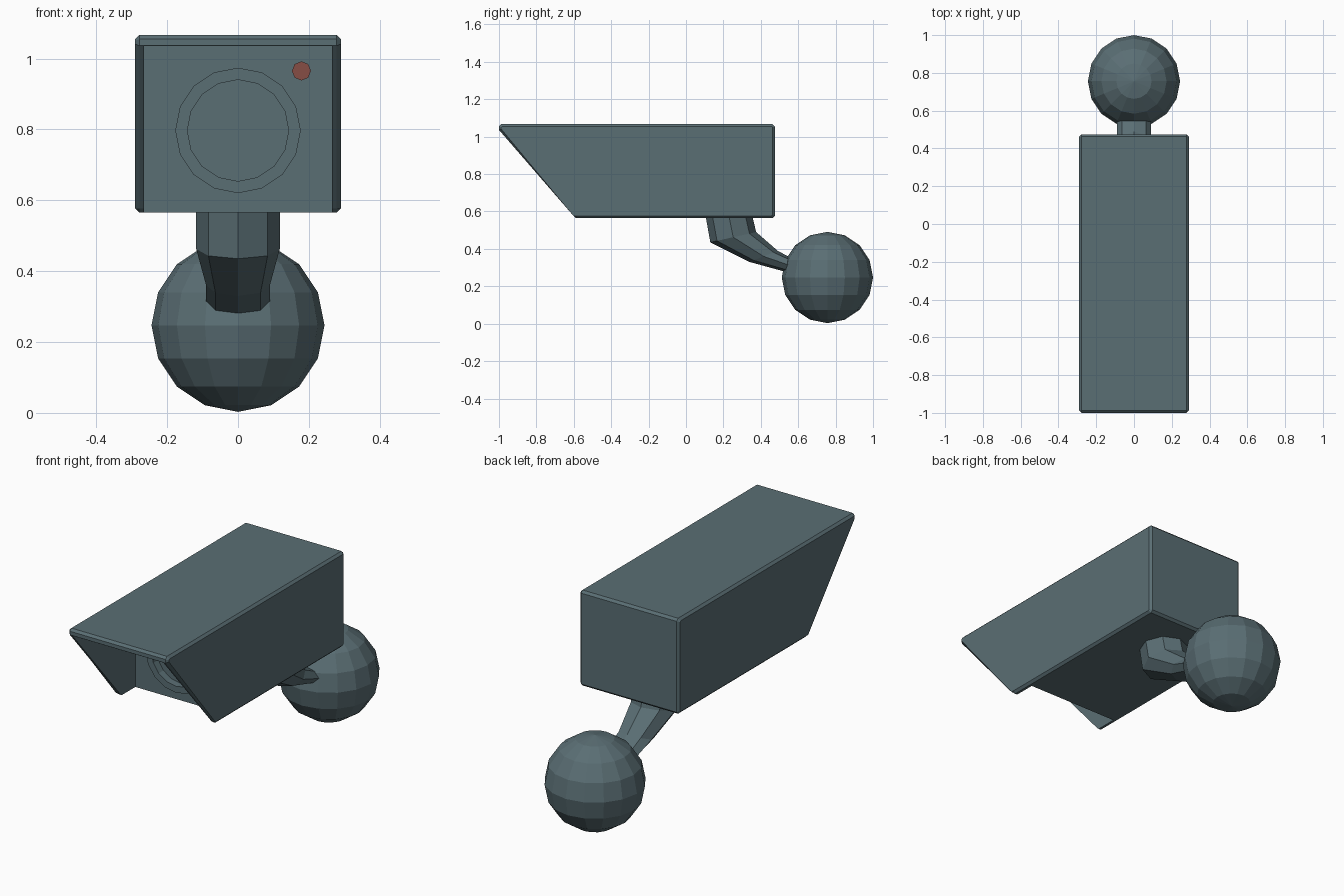
import bpy, bmesh, math
from mathutils import Matrix

if "Cube" in bpy.data.objects:
    bpy.data.objects.remove(bpy.data.objects["Cube"])


def material(name, rgb):
    m = bpy.data.materials.new(name)
    m.diffuse_color = (*rgb, 1)
    m.use_nodes = True
    m.node_tree.nodes["Principled BSDF"].inputs["Base Color"].default_value = m.diffuse_color
    return m


GREY = material("slate grey", (0.102, 0.156, 0.174))
RED = material("indicator red", (0.24, 0.075, 0.06))


def finish(bm, name, mat):
    bmesh.ops.recalc_face_normals(bm, faces=bm.faces)
    me = bpy.data.meshes.new(name)
    bm.to_mesh(me)
    bm.free()
    me.materials.append(mat)
    ob = bpy.data.objects.new(name, me)
    bpy.context.collection.objects.link(ob)
    return ob


def loft(bm, rings, closed=False):
    """Skin a list of point rings; cap both ends unless the loft closes on itself."""
    vs = [[bm.verts.new(p) for p in r] for r in rings]
    n = len(vs[0])
    pairs = list(zip(vs, vs[1:])) + ([(vs[-1], vs[0])] if closed else [])
    for a, b in pairs:
        for i in range(n):
            j = (i + 1) % n
            bm.faces.new((a[i], a[j], b[j], b[i]))
    if not closed:
        bm.faces.new(vs[0])
        bm.faces.new(vs[-1])


# Housing: slanted side profile, extruded across x, with chamfered rims
W, FACE_Y = 0.29, -0.475
profile = [(-1.0, 1.055), (-1.0, 1.036), (-0.602, 0.577), (-0.588, 0.565),
           (0.463, 0.565), (0.475, 0.577), (0.475, 1.055), (0.463, 1.067), (-0.988, 1.067)]
bm = bmesh.new()
loft(bm, [[(x, y, z) for y, z in profile] for x in (-W, W)])
rims = [e for e in bm.edges if abs(e.verts[0].co.x - e.verts[1].co.x) < 1e-5]
bmesh.ops.bevel(bm, geom=rims, offset=0.012, segments=1, affect='EDGES')
housing = finish(bm, "housing", GREY)

# Hollow under the hood, open to the front and below
bm = bmesh.new()
bmesh.ops.create_cube(bm, size=1, matrix=Matrix.Translation((0, FACE_Y - 0.5, 0.685))
                      @ Matrix.Diagonal((0.53, 1.0, 0.7, 1)))
cutter = finish(bm, "hood_cutter", GREY)
cutter.hide_render = True
cutter.hide_set(True)
cut = housing.modifiers.new("hood", 'BOOLEAN')
cut.operation = 'DIFFERENCE'
cut.solver = 'EXACT'
cut.object = cutter

# Lens ring: raised 16-sided collar on the front face
bm = bmesh.new()
section = [(0.177, 0.01), (0.177, -0.04), (0.143, -0.04), (0.143, 0.01)]
loft(bm, [[(r * math.sin(a), FACE_Y + d, 0.797 + r * math.cos(a)) for r, d in section]
          for a in (i * math.tau / 16 for i in range(16))], closed=True)
finish(bm, "lens_ring", GREY)

# Indicator light
bm = bmesh.new()
bmesh.ops.create_cone(bm, cap_ends=True, segments=8, radius1=0.027, radius2=0.027, depth=0.02,
                      matrix=Matrix.Translation((0.179, FACE_Y, 0.965))
                      @ Matrix.Rotation(math.pi / 2, 4, 'X'))
finish(bm, "indicator_light", RED)

# Bent arm: eight-sided tube; each entry is front (y, z), back (y, z), half width
bends = [((0.105, 0.575), (0.355, 0.575), 0.118),
         ((0.13, 0.435), (0.375, 0.49), 0.118),
         ((0.34, 0.33), (0.49, 0.39), 0.09),
         ((0.53, 0.278), (0.56, 0.352), 0.09),
         ((0.62, 0.26), (0.63, 0.33), 0.085)]
rings = []
for (fy, fz), (by, bz), hw in bends:
    ring = []
    for i in range(8):
        a = i * math.tau / 8
        t = (1 - math.cos(a)) / 2
        ring.append((hw * math.sin(a), fy + (by - fy) * t, fz + (bz - fz) * t))
    rings.append(ring)
bm = bmesh.new()
loft(bm, rings)
finish(bm, "arm", GREY)

# Ball mount
bm = bmesh.new()
bmesh.ops.create_uvsphere(bm, u_segments=16, v_segments=8, radius=0.244,
                          matrix=Matrix.Translation((0, 0.756, 0.247)))
finish(bm, "ball_mount", GREY)
